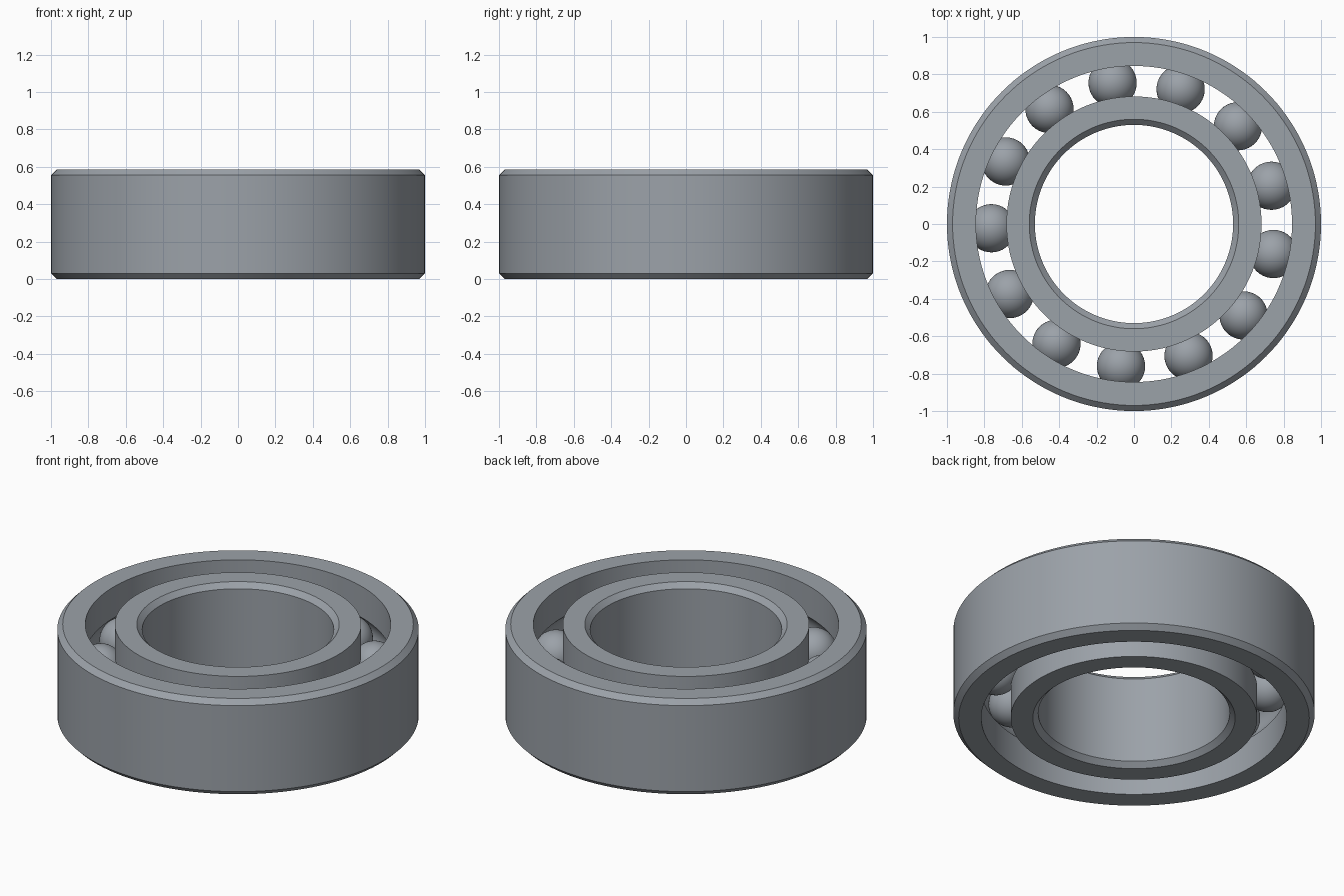
import bpy
import bmesh
from math import sin, cos, acos, pi, radians, tau
from mathutils import Vector, Matrix

cube = bpy.data.objects.get("Cube")
if cube:
    bpy.data.objects.remove(cube, do_unlink=True)

HEIGHT = 0.585
PITCH = 0.763        # radius of the circle of ball centres
BALL_R = 0.129
GROOVE_R = 0.131
BALLS = 13
CHAMFER = 0.03
SEGMENTS = 144

steel = bpy.data.materials.new("steel")
steel.use_nodes = True
steel.diffuse_color = (0.33, 0.36, 0.395, 1)
steel.node_tree.nodes["Principled BSDF"].inputs["Base Color"].default_value = steel.diffuse_color


def finish(bm, name):
    mesh = bpy.data.meshes.new(name)
    bm.to_mesh(mesh)
    bm.free()
    mesh.materials.append(steel)
    obj = bpy.data.objects.new(name, mesh)
    bpy.context.collection.objects.link(obj)
    bpy.ops.object.select_all(action="DESELECT")
    obj.select_set(True)
    bpy.context.view_layer.objects.active = obj
    bpy.ops.object.shade_smooth_by_angle(angle=radians(30))
    return obj


def race(name, plain_r, race_r):
    """Ring with a chamfered plain wall and a ball groove in the other wall."""
    side = 1 if plain_r > race_r else -1
    half = acos(abs(race_r - PITCH) / GROOVE_R)
    profile = [
        (race_r, 0),
        (plain_r - side * CHAMFER, 0),
        (plain_r, CHAMFER),
        (plain_r, HEIGHT - CHAMFER),
        (plain_r - side * CHAMFER, HEIGHT),
        (race_r, HEIGHT),
    ]
    # Groove arc, from top to bottom
    steps = 16
    for i in range(steps + 1):
        a = half * (1 - 2 * i / steps)
        profile.append((PITCH + side * GROOVE_R * cos(a), HEIGHT / 2 + GROOVE_R * sin(a)))

    bm = bmesh.new()
    verts = [bm.verts.new((r, 0, z)) for r, z in profile]
    edges = [bm.edges.new((v, verts[i - 1])) for i, v in enumerate(verts)]
    bmesh.ops.spin(bm, geom=verts + edges, cent=(0, 0, 0), axis=(0, 0, 1),
                   angle=tau, steps=SEGMENTS, use_merge=True)
    bmesh.ops.remove_doubles(bm, verts=bm.verts, dist=0.0001)
    bmesh.ops.recalc_face_normals(bm, faces=bm.faces)
    return finish(bm, name)


# Rings
race("outer_ring", 1.0, 0.845)
race("inner_ring", 0.53, 0.682)

# Balls, evenly spaced between the rings
for i in range(BALLS):
    angle = radians(181.7) + tau * i / BALLS
    centre = Vector((PITCH * cos(angle), PITCH * sin(angle), HEIGHT / 2))
    bm = bmesh.new()
    bmesh.ops.create_uvsphere(bm, u_segments=40, v_segments=24, radius=BALL_R,
                              matrix=Matrix.Translation(centre))
    finish(bm, f"ball_{i + 1}")
